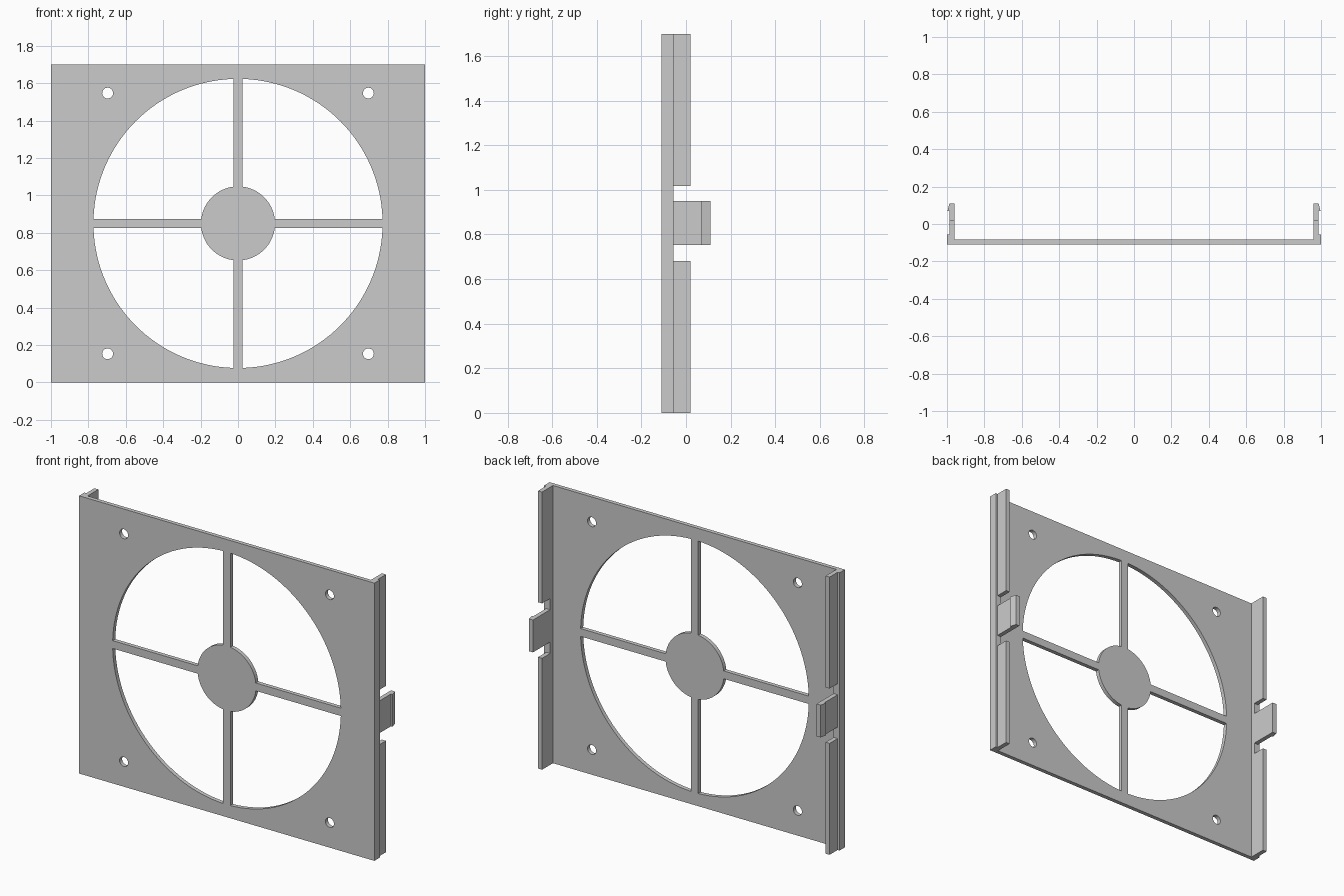
import bpy, bmesh
from math import pi, sin, cos, asin, radians

if "Cube" in bpy.data.objects:
    bpy.data.objects.remove(bpy.data.objects["Cube"])

H = 1.70                 # overall height
CZ = H / 2               # fan centre height
R_OUT, R_HUB, SPOKE = 0.773, 0.198, 0.024
Y0, Y1 = -0.109, -0.084  # front and back of the plate
X_IN, X_WALL, X_OUT = 0.96, 0.987, 1.0


def arc(r, a0, a1, n, cx=0, cz=CZ):
    return [(cx + r * cos(a0 + (a1 - a0) * i / n),
             cz + r * sin(a0 + (a1 - a0) * i / n)) for i in range(n + 1)]


def sector(q):
    """Quarter opening between two spokes, hub and rim."""
    o, i = asin(SPOKE / R_OUT), asin(SPOKE / R_HUB)
    a, b = q * pi / 2, (q + 1) * pi / 2
    return arc(R_OUT, a + o, b - o, 32) + arc(R_HUB, b - i, a + i, 16)


def filled_plate(name, loops):
    """Flat outline with holes, thickened and stood upright."""
    cu = bpy.data.curves.new(name, 'CURVE')
    cu.dimensions = '2D'
    cu.fill_mode = 'BOTH'
    cu.extrude = (Y1 - Y0) / 2
    for pts in loops:
        s = cu.splines.new('POLY')
        s.points.add(len(pts) - 1)
        for p, (x, z) in zip(s.points, pts):
            p.co = (x, z, 0, 1)
        s.use_cyclic_u = True
    ob = bpy.data.objects.new(name, cu)
    ob.rotation_euler.x = pi / 2
    ob.location.y = (Y0 + Y1) / 2
    bpy.context.collection.objects.link(ob)
    bpy.ops.object.select_all(action='DESELECT')
    ob.select_set(True)
    bpy.context.view_layer.objects.active = ob
    bpy.ops.object.convert(target='MESH')
    ob = bpy.context.object
    bm = bmesh.new()
    bm.from_mesh(ob.data)
    bmesh.ops.remove_doubles(bm, verts=bm.verts, dist=1e-5)
    bmesh.ops.recalc_face_normals(bm, faces=bm.faces)
    bm.to_mesh(ob.data)
    bm.free()
    bpy.ops.object.shade_smooth_by_angle(angle=radians(30))


def prism(name, profile, z0, z1, side):
    """Extrude an xy profile upwards; side = -1 mirrors it to the left."""
    bm = bmesh.new()
    face = bm.faces.new([bm.verts.new((side * x, y, z0)) for x, y in profile])
    ext = bmesh.ops.extrude_face_region(bm, geom=[face])
    top = [g for g in ext['geom'] if isinstance(g, bmesh.types.BMVert)]
    bmesh.ops.translate(bm, verts=top, vec=(0, 0, z1 - z0))
    bmesh.ops.recalc_face_normals(bm, faces=bm.faces)
    me = bpy.data.meshes.new(name)
    bm.to_mesh(me)
    bm.free()
    bpy.context.collection.objects.link(bpy.data.objects.new(name, me))


def rect(x0, x1, y0, y1):
    return [(x0, y0), (x1, y0), (x1, y1), (x0, y1)]


# Plate with four fan openings and four screw holes
outline = [(-X_IN, 0), (X_IN, 0), (X_IN, H), (-X_IN, H)]
holes = [arc(0.029, 0, 2 * pi, 24, sx * 0.697, CZ + sz * 0.697)[:-1]
         for sx in (-1, 1) for sz in (-1, 1)]
filled_plate("fan_plate", [outline] + [sector(q) for q in range(4)] + holes)

# Side rails: edge strip, two walls and a hooked clip between them
Y_STEP, Y_WALL, Y_HOOK, Y_TIP = -0.057, 0.021, 0.069, 0.109
wall = rect(X_IN, X_WALL, Y_STEP, Y_WALL)
clip = [(X_IN, Y_STEP), (X_WALL, Y_STEP), (X_WALL, Y_HOOK),
        (0.997, Y_HOOK), (X_WALL, Y_TIP), (X_IN, Y_TIP)]
for side, tag in ((1, "right"), (-1, "left")):
    prism("edge_strip_" + tag, rect(X_IN, X_OUT, Y0, Y_STEP), 0, H, side)
    prism("lower_wall_" + tag, wall, 0, 0.682, side)
    prism("upper_wall_" + tag, wall, 1.018, H, side)
    prism("clip_" + tag, clip, 0.752, 0.95, side)
